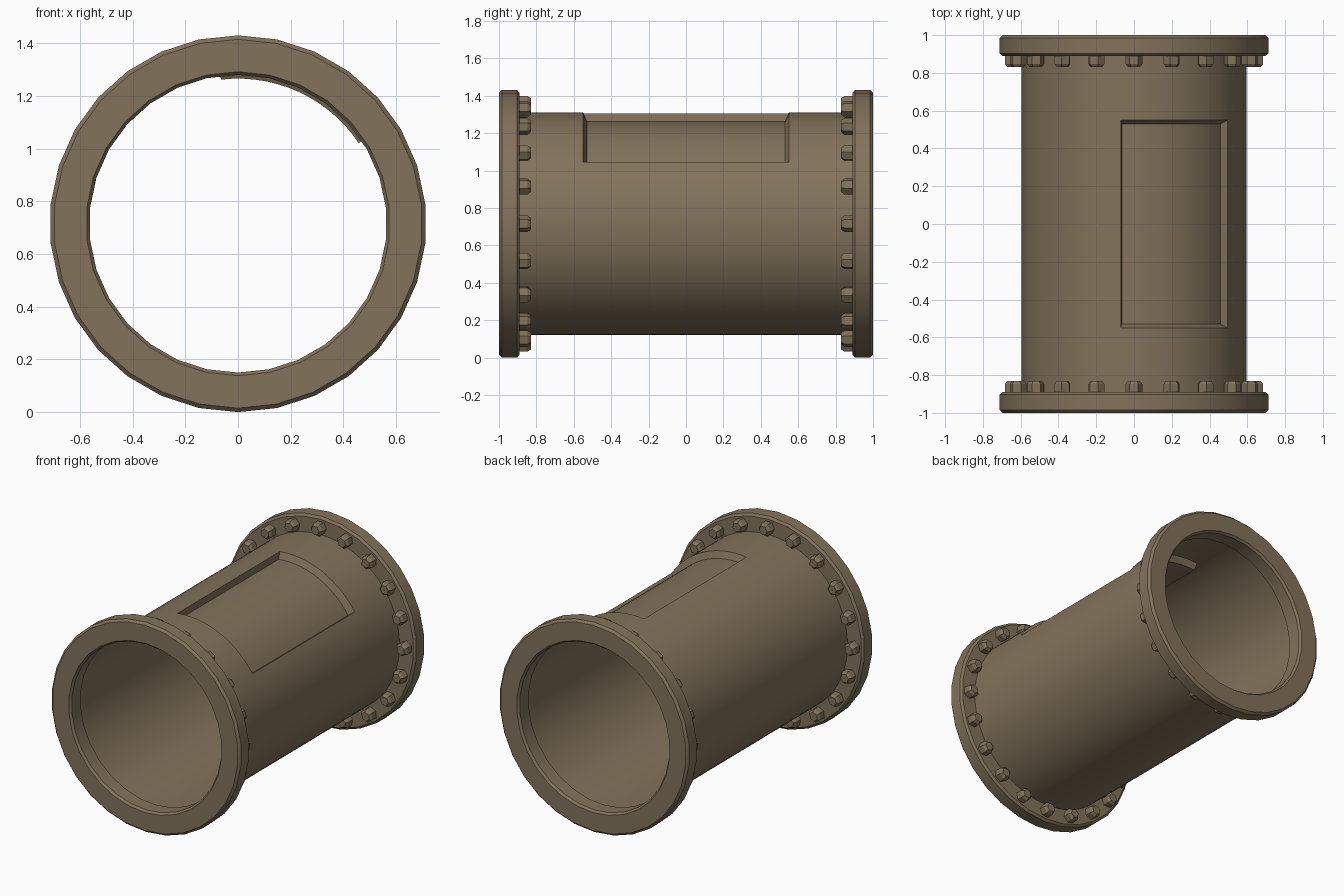
import bpy, bmesh, math

if "Cube" in bpy.data.objects:
    bpy.data.objects.remove(bpy.data.objects["Cube"])

CZ = 0.715            # height of the pipe axis
SEG = 30              # flange sides
BODY_SEG = 80         # pipe wall sides

mat = bpy.data.materials.new("tan_metal")
mat.diffuse_color = (0.224, 0.171, 0.105, 1)
mat.use_nodes = True
mat.node_tree.nodes["Principled BSDF"].inputs["Base Color"].default_value = mat.diffuse_color


def polar(r, a, y):
    """Point at angle a clockwise from the top, seen from the front."""
    return (r * math.sin(a), y, CZ + r * math.cos(a))


def finish(bm, name, angle):
    bmesh.ops.recalc_face_normals(bm, faces=bm.faces)
    me = bpy.data.meshes.new(name)
    bm.to_mesh(me)
    bm.free()
    me.materials.append(mat)
    ob = bpy.data.objects.new(name, me)
    bpy.context.collection.objects.link(ob)
    bpy.ops.object.select_all(action='DESELECT')
    ob.select_set(True)
    bpy.context.view_layer.objects.active = ob
    if angle:
        bpy.ops.object.shade_smooth_by_angle(angle=math.radians(angle))
    return ob


def lathe(bm, profile, n):
    """Closed (radius, y) profile turned round the pipe axis."""
    rings = [[bm.verts.new(polar(r, math.tau * i / n, y)) for r, y in profile]
             for i in range(n)]
    m = len(profile)
    for i in range(n):
        a, b = rings[i], rings[(i + 1) % n]
        for j in range(m):
            k = (j + 1) % m
            bm.faces.new((a[j], a[k], b[k], b[j]))


# pipe wall, with a sunken rectangular panel at the upper right
bm = bmesh.new()
step = math.tau / BODY_SEG
angles = [(i - 1.5) * step for i in range(BODY_SEG)]
ys = (-0.9, -0.55, 0.55, 0.9)
wall = [[bm.verts.new(polar(0.595, a, y)) for y in ys] for a in angles]
PANEL = 14
for i in range(BODY_SEG):
    a, b = wall[i], wall[(i + 1) % BODY_SEG]
    for j in range(3):
        if not (j == 1 and i < PANEL):
            bm.faces.new((a[j], a[j + 1], b[j + 1], b[j]))
floor = [[bm.verts.new(polar(0.551, a, y)) for y in (-0.53, 0.53)]
         for a in angles[:PANEL + 1]]
for i in range(PANEL):
    a, b, wa, wb = floor[i], floor[i + 1], wall[i], wall[i + 1]
    bm.faces.new((a[0], a[1], b[1], b[0]))
    bm.faces.new((wa[1], a[0], b[0], wb[1]))
    bm.faces.new((a[1], wa[2], wb[2], b[1]))
for i in (0, PANEL):
    bm.faces.new((wall[i][1], wall[i][2], floor[i][1], floor[i][0]))
finish(bm, "pipe_wall", 30)

for side, label in ((-1, "front"), (1, "back")):
    # bevelled end flange
    bm = bmesh.new()
    profile = [(0.565, 0.89), (0.70, 0.89), (0.715, 0.903), (0.715, 0.985),
               (0.70, 1.0), (0.577, 1.0), (0.565, 0.985)]
    lathe(bm, [(r, side * y) for r, y in profile], SEG)
    finish(bm, label + "_flange", 30)

    # ring of hexagonal bolt heads on the inner flange face
    bm = bmesh.new()
    for b in range(20):
        t = math.tau * b / 20
        cx, _, cz = polar(0.645, t, 0)
        rings = []
        for r, y in ((0.045, 0.895), (0.045, 0.848), (0.031, 0.83)):
            rings.append([bm.verts.new((cx + r * math.cos(h - t), side * y,
                                        cz + r * math.sin(h - t)))
                          for h in (math.tau * k / 6 for k in range(6))])
        for lo, hi in zip(rings, rings[1:]):
            for k in range(6):
                n = (k + 1) % 6
                bm.faces.new((lo[k], lo[n], hi[n], hi[k]))
        bm.faces.new(rings[0])
        bm.faces.new(rings[-1])
    finish(bm, label + "_bolts", 0)
